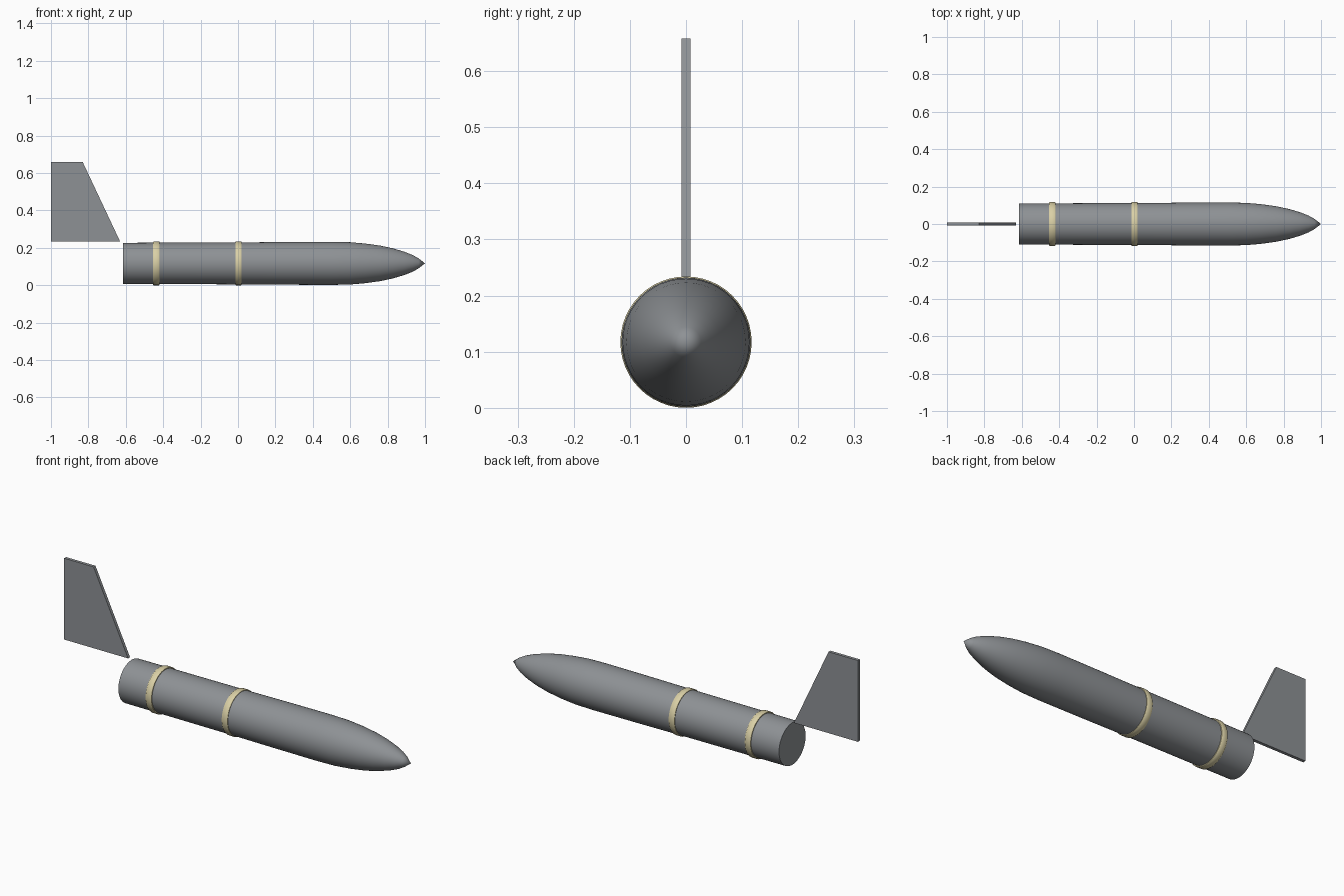
import bpy, bmesh, math

if "Cube" in bpy.data.objects:
    bpy.data.objects.remove(bpy.data.objects["Cube"])

AXIS_Z = 0.117
SEG = 48


def material(name, rgb):
    m = bpy.data.materials.new(name)
    m.diffuse_color = (*rgb, 1)
    m.use_nodes = True
    m.node_tree.nodes["Principled BSDF"].inputs["Base Color"].default_value = m.diffuse_color
    return m


grey = material("painted grey", (0.27, 0.285, 0.30))
cream = material("cream band", (0.70, 0.63, 0.38))


def make_object(name, bm, mat, smooth):
    bmesh.ops.recalc_face_normals(bm, faces=bm.faces)
    me = bpy.data.meshes.new(name)
    bm.to_mesh(me)
    bm.free()
    me.materials.append(mat)
    ob = bpy.data.objects.new(name, me)
    bpy.context.collection.objects.link(ob)
    if smooth:
        bpy.ops.object.select_all(action='DESELECT')
        ob.select_set(True)
        bpy.context.view_layer.objects.active = ob
        bpy.ops.object.shade_smooth_by_angle(angle=math.radians(35))
    return ob


def lathe(name, profile, mat):
    """Revolve (x, radius) points about the long axis; ends are closed."""
    bm = bmesh.new()
    rings = []
    for x, r in profile:
        if r == 0:
            rings.append([bm.verts.new((x, 0, AXIS_Z))])
            continue
        rings.append([bm.verts.new((x, r * math.cos(2 * math.pi * i / SEG),
                                    AXIS_Z + r * math.sin(2 * math.pi * i / SEG)))
                      for i in range(SEG)])
    for a, b in zip(rings, rings[1:]):
        for i in range(SEG):
            j = (i + 1) % SEG
            if len(b) == 1:
                bm.faces.new((a[i], a[j], b[0]))
            else:
                bm.faces.new((a[i], a[j], b[j], b[i]))
    for ring in (rings[0], rings[-1]):
        if len(ring) > 1:
            bm.faces.new(ring)
    return make_object(name, bm, mat, True)


# Body with a rounded, pointed nose
lathe("body", [(-0.615, 0.110), (0.0, 0.112), (0.25, 0.114), (0.5, 0.115),
               (0.6, 0.113), (0.68, 0.106), (0.76, 0.095), (0.83, 0.080),
               (0.89, 0.062), (0.935, 0.044), (0.965, 0.027), (1.0, 0)], grey)

# Raised bands
for label, x in (("rear", -0.437), ("middle", 0.003)):
    lathe(label + "_band", [(x - 0.017, 0.115), (x - 0.014, 0.117),
                            (x + 0.014, 0.117), (x + 0.017, 0.115)], cream)

# Swept tail fin behind and above the body
bm = bmesh.new()
outline = [(-1.0, 0.233), (-0.63, 0.233), (-0.83, 0.658), (-1.0, 0.658)]
face = bm.faces.new([bm.verts.new((x, -0.008, z)) for x, z in outline])
ext = bmesh.ops.extrude_face_region(bm, geom=[face])
bmesh.ops.translate(bm, vec=(0, 0.016, 0),
                    verts=[v for v in ext["geom"] if isinstance(v, bmesh.types.BMVert)])
make_object("tail_fin", bm, grey, False)
